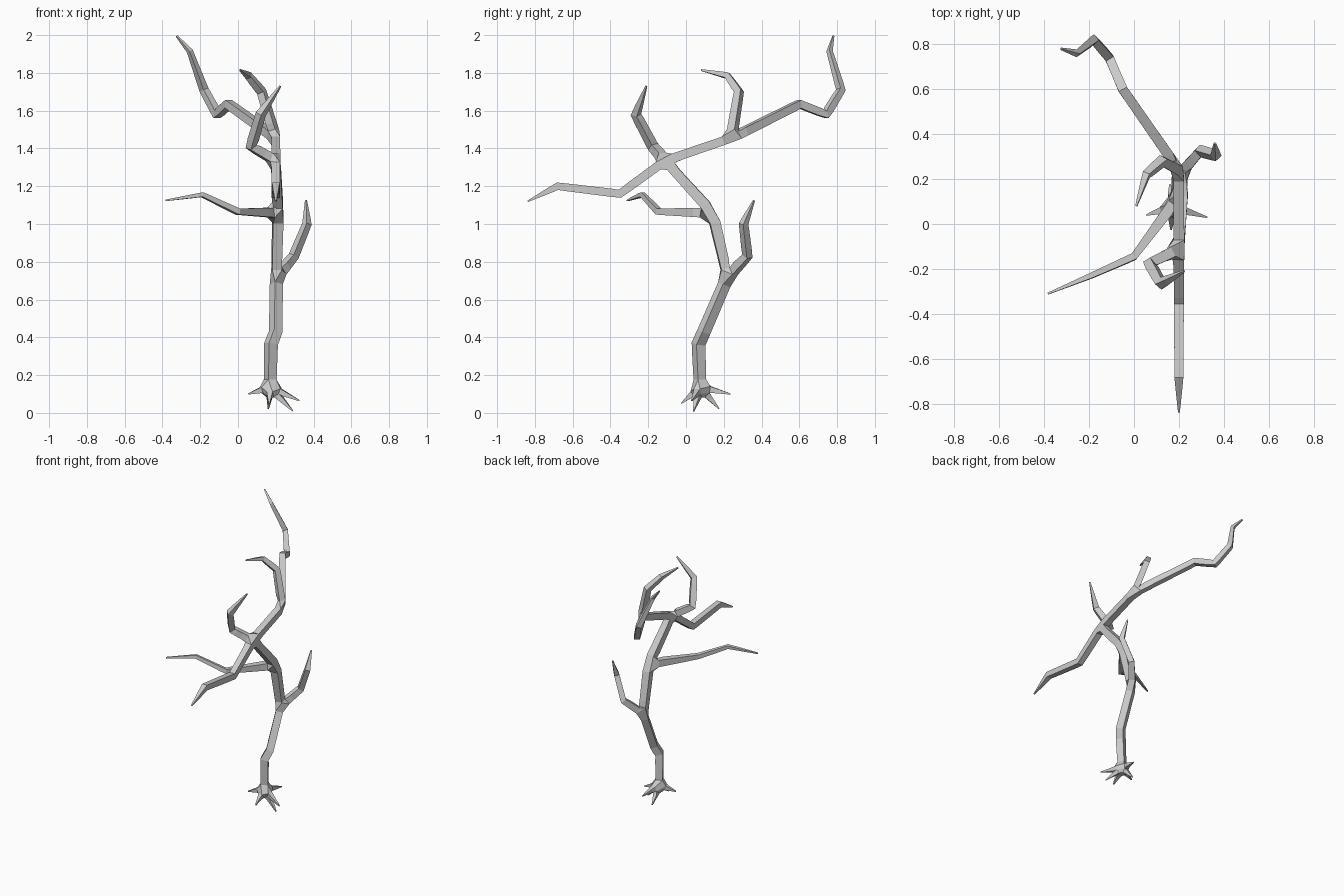
import bpy, bmesh

bm = bmesh.new()
skin = bm.verts.layers.skin.verify()


def grow(start, points):
    """Chain of skeleton points (x, y, z, radius) growing from an existing vertex."""
    made = []
    for x, y, z, r in points:
        v = bm.verts.new((x, y, z))
        v[skin].radius = (r, r)
        if start is not None:
            bm.edges.new((start, v))
        made.append(v)
        start = v
    return made


# Trunk, up to the crown fork
base, knee_low, knee_high, fork_low, fork_mid, fork_top = grow(None, [
    (.17, .075, .135, .024), (.175, .066, .365, .027), (.2, .095, .43, .026),
    (.203, .22, .72, .025), (.212, .14, 1.06, .028), (.2, -.11, 1.335, .024)])
base[skin].use_root = True

# Roots spreading from the base
for tip in [(.055, .04, .10), (.325, .03, .065), (.29, .04, .01),
            (.16, .175, .022), (.2, .235, .10), (.165, -.025, .05)]:
    grow(base, [(*tip, .003)])

# Low right, middle left, front and upper front branches
grow(fork_low, [(.295, .325, .83, .02), (.365, .305, 1.0, .018), (.36, .36, 1.125, .004)])
grow(fork_mid, [(0, -.145, 1.065, .016), (-.19, -.23, 1.155, .012), (-.383, -.31, 1.125, .004)])
grow(fork_top, [(.2, -.35, 1.16, .022), (.2, -.68, 1.2, .02), (.2, -.838, 1.12, .004)])
grow(fork_top, [(.07, -.175, 1.41, .022), (.12, -.265, 1.58, .02), (.224, -.21, 1.73, .004)])

# Rear bough, splitting in a long limb and a curled limb
crown = grow(fork_top, [(.2, .24, 1.455, .023)])[0]
grow(crown, [(-.05, .6, 1.635, .021), (-.11, .74, 1.58, .02), (-.18, .82, 1.71, .018),
             (-.255, .76, 1.915, .012), (-.325, .78, 1.995, .004)])
grow(crown, [(.125, .28, 1.7, .02), (.055, .22, 1.785, .016), (.01, .08, 1.815, .004)])

mesh = bpy.data.meshes.new("dead_tree")
bm.to_mesh(mesh)
bm.free()
tree = bpy.data.objects.new("dead_tree", mesh)
bpy.context.collection.objects.link(tree)

# Square-section bark around the skeleton
tree.modifiers.new("bark", 'SKIN').use_smooth_shade = False
